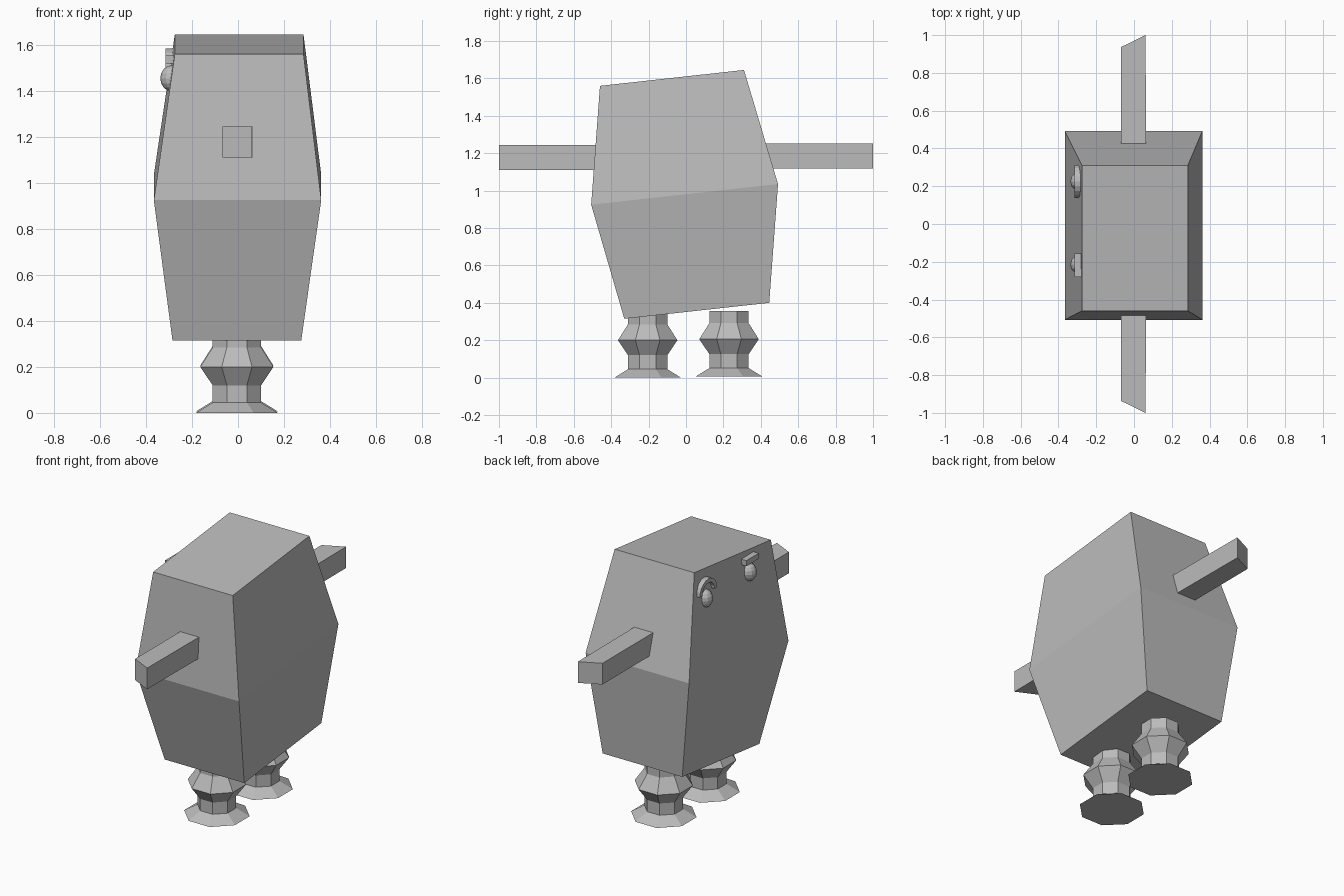
import bpy, bmesh, math

if "Cube" in bpy.data.objects:
    bpy.data.objects.remove(bpy.data.objects["Cube"])

grey = bpy.data.materials.new("plain grey")
grey.diffuse_color = (0.5, 0.5, 0.5, 1)
grey.use_nodes = True
grey.node_tree.nodes["Principled BSDF"].inputs["Base Color"].default_value = grey.diffuse_color


def make(name, bm):
    bmesh.ops.recalc_face_normals(bm, faces=bm.faces)
    me = bpy.data.meshes.new(name)
    bm.to_mesh(me)
    bm.free()
    me.materials.append(grey)
    ob = bpy.data.objects.new(name, me)
    bpy.context.collection.objects.link(ob)
    return ob


def loft(name, rings, closed=False):
    """Skin a list of equal-length point rings, capping the ends or closing the loop."""
    bm = bmesh.new()
    vs = [[bm.verts.new(p) for p in r] for r in rings]
    n = len(vs[0])
    for a, b in zip(vs, vs[1:]):
        for i in range(n):
            j = (i + 1) % n
            bm.faces.new((a[i], a[j], b[j], b[i]))
    bm.faces.new(vs[0])
    bm.faces.new(vs[-1])
    return make(name, bm)


# Body: three tilted rectangles (centre x, half width, front y, front z, back y, back z)
body = [(-0.005, 0.28, -0.33, 0.315, 0.445, 0.40),
        (-0.002, 0.364, -0.507, 0.925, 0.492, 1.035),
        (0.005, 0.28, -0.46, 1.56, 0.31, 1.645)]
loft("body", [[(c - w, yf, zf), (c + w, yf, zf), (c + w, yb, zb), (c - w, yb, zb)]
              for c, w, yf, zf, yb, zb in body])

# Arms: square bars with slanted tips
for name, s, z in (("front_arm", -1, 1.11), ("back_arm", 1, 1.118)):
    loft(name, [[(-0.068, s * 0.3, h), (0.065, s * 0.3, h),
                 (0.061, s * 1.0, h), (-0.068, s * 0.937, h)]
                for h in (z, z + 0.135)])

# Legs: eight-sided turned profiles (radius, height)
profile = [(0.193, 0.0), (0.114, 0.045), (0.114, 0.12),
           (0.172, 0.2), (0.114, 0.285), (0.114, 0.35)]
for name, y, z0 in (("front_leg", -0.205, 0.0), ("back_leg", 0.23, 0.006)):
    angles = [math.radians(22.5 + 45 * i) for i in range(8)]
    loft(name, [[(-0.005 + r * math.cos(a), y + r * math.sin(a), z0 + z)
                 for a in angles] for r, z in profile])

# Eyes: low-poly balls set into the left side
for name, y in (("front_eye", -0.215), ("back_eye", 0.225)):
    bm = bmesh.new()
    bmesh.ops.create_uvsphere(bm, u_segments=12, v_segments=8, radius=1)
    for v in bm.verts:
        v.co = (-0.288 + v.co.x * 0.05, y + v.co.y * 0.05, 1.455 + v.co.z * 0.057)
    make(name, bm)

# Straight brow
loft("straight_brow", [[(-0.316, -0.28, z), (-0.27, -0.28, z),
                        (-0.27, -0.155, z), (-0.316, -0.155, z)]
                       for z in (1.52, 1.555)])

# Arched brow: half ring over the back eye
arc = []
for i in range(11):
    a = math.pi * i / 10
    c, s = math.cos(a), math.sin(a)
    arc.append([(x, 0.225 + r * c, 1.498 + r * s)
                for x, r in ((-0.316, 0.062), (-0.316, 0.087), (-0.27, 0.087), (-0.27, 0.062))])
loft("arched_brow", arc)
